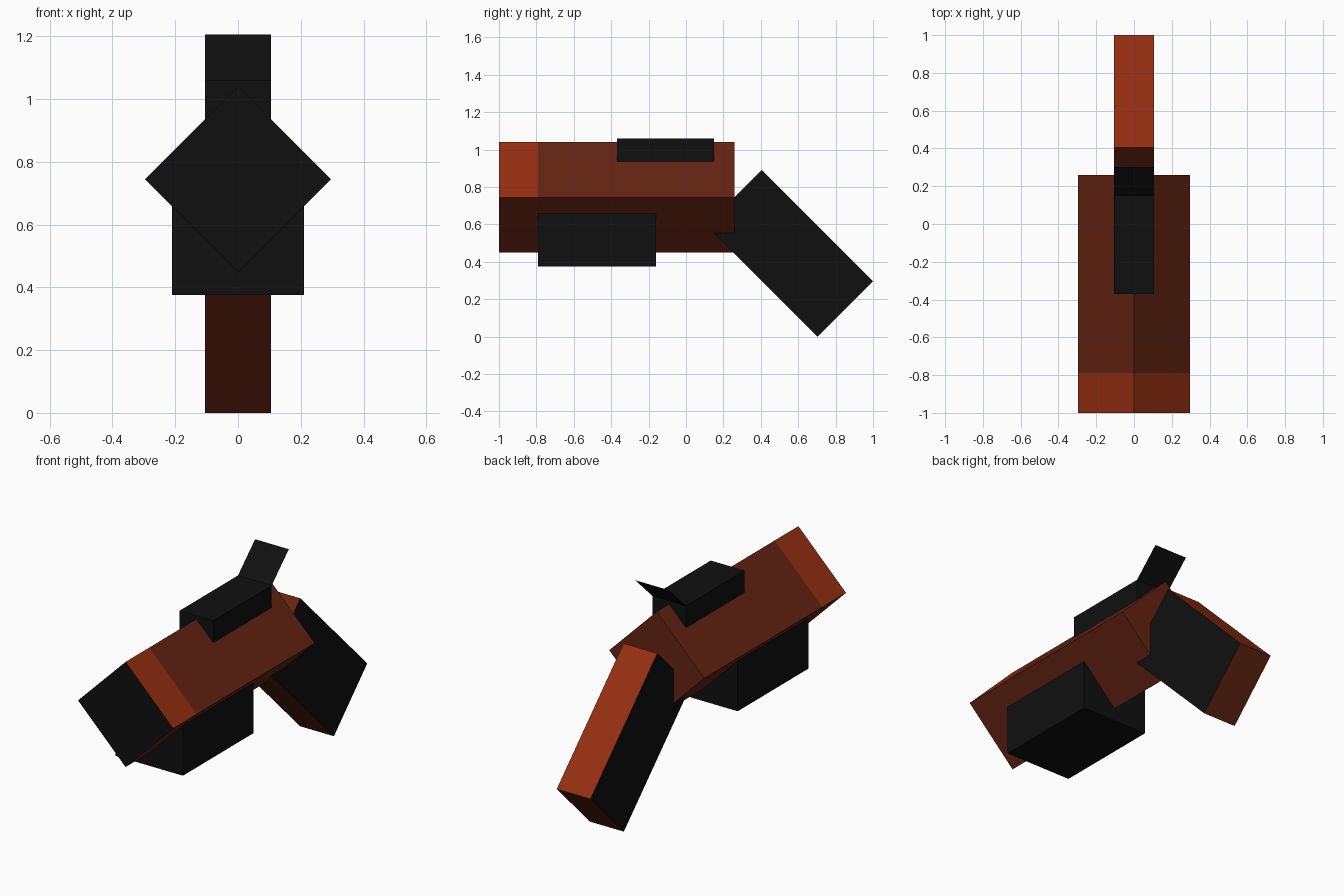
import bpy, bmesh
from mathutils import Vector

if "Cube" in bpy.data.objects:
    bpy.data.objects.remove(bpy.data.objects["Cube"])


def material(name, rgb):
    m = bpy.data.materials.new(name)
    m.diffuse_color = (*rgb, 1.0)
    m.use_nodes = True
    m.node_tree.nodes["Principled BSDF"].inputs["Base Color"].default_value = m.diffuse_color
    return m


ORANGE = material("burnt orange", (0.30, 0.028, 0.0055))
BROWN = material("dark brown", (0.125, 0.0175, 0.0055))
BLACK = material("black", (0.005, 0.005, 0.005))


def prism(name, profile, axis, stations, mats, rule):
    """Sweep a closed 2D profile along x or y; rule(normal, centre) picks the material."""
    bm = bmesh.new()
    rings = []
    for s in stations:
        rings.append([bm.verts.new((s, a, b) if axis == "x" else (a, s, b)) for a, b in profile])
    n = len(profile)
    for r0, r1 in zip(rings, rings[1:]):
        for i in range(n):
            j = (i + 1) % n
            bm.faces.new((r0[i], r0[j], r1[j], r1[i]))
    bm.faces.new(rings[0])
    bm.faces.new(rings[-1])
    bmesh.ops.recalc_face_normals(bm, faces=bm.faces)
    bm.normal_update()
    for f in bm.faces:
        f.material_index = rule(f.normal, f.calc_center_median())
    return finish(name, bm, mats)


def finish(name, bm, mats):
    mesh = bpy.data.meshes.new(name)
    bm.to_mesh(mesh)
    bm.free()
    for m in mats:
        mesh.materials.append(m)
    obj = bpy.data.objects.new(name, mesh)
    bpy.context.collection.objects.link(obj)
    return obj


def box(name, x, y0, y1, z0, z1):
    profile = [(-x, z0), (x, z0), (x, z1), (-x, z1)]
    return prism(name, profile, "y", (y0, y1), [BLACK], lambda n, c: 0)


# Diamond-section body: black muzzle face, orange band on the upper front
R, ZC = 0.296, 0.745


def body_rule(n, c):
    if n.y < -0.9:
        return 2
    return 1 if n.z > 0.1 and c.y < -0.79 else 0


prism("body", [(0, ZC - R), (R, ZC), (0, ZC + R), (-R, ZC)], "y",
      (-1.0, -0.79, 0.26), [BROWN, ORANGE, BLACK], body_rule)

# Slanted handle: black sides, orange back, brown elsewhere


def handle_rule(n, c):
    if abs(n.x) > 0.9:
        return 2
    return 1 if n.y > 0.1 and n.z > 0.1 else 0


prism("handle", [(0.108, 0.593), (0.405, 0.89), (1.0, 0.297), (0.703, 0.0)], "x",
      (-0.105, 0.105), [BROWN, ORANGE, BLACK], handle_rule)

# Block under the body and sight on top
box("lower_block", 0.21, -0.79, -0.16, 0.376, 0.665)
box("top_sight", 0.105, -0.37, 0.15, 0.932, 1.06)

# Thin tilted leaf behind the sight
bm = bmesh.new()
leaf = [(-0.105, 0.15, 1.06), (0.105, 0.15, 1.06), (0.105, 0.302, 1.206), (-0.105, 0.302, 1.206)]
bm.faces.new([bm.verts.new(Vector(p)) for p in leaf])
finish("sight_leaf", bm, [BLACK])
